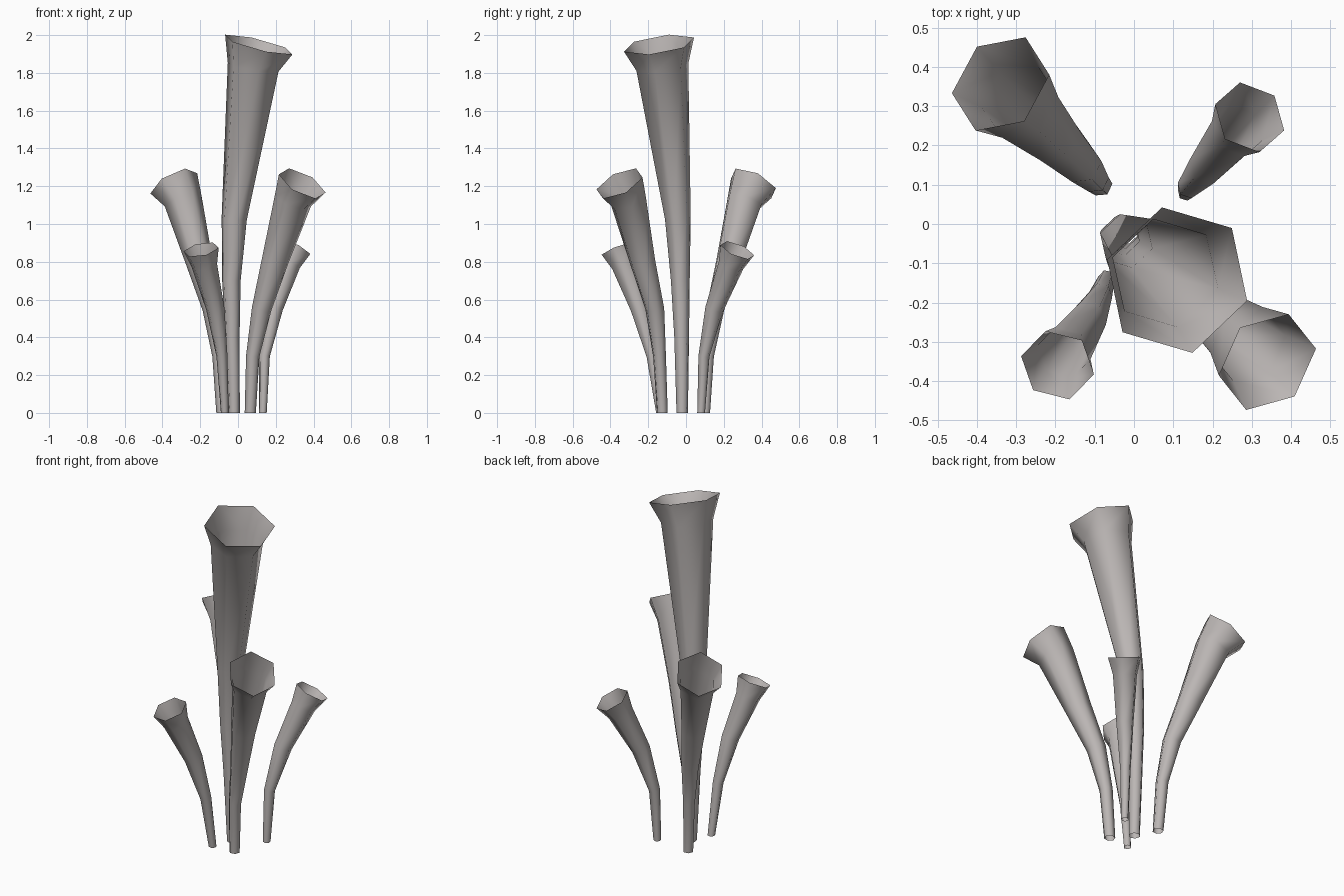
import bpy
import bmesh
from math import cos, sin, radians, pi
from mathutils import Vector

if "Cube" in bpy.data.objects:
    bpy.data.objects.remove(bpy.data.objects["Cube"])

SIDES = 6

# Single warm grey skin
grey = bpy.data.materials.new("warm_grey")
grey.use_nodes = True
colour = (0.50, 0.47, 0.46, 1)
grey.diffuse_color = colour
grey.node_tree.nodes["Principled BSDF"].inputs["Base Color"].default_value = colour


def flared_tube(name, path, radii, turn):
    """Sweep a hexagon along the path, leaving both ends open."""
    points = [Vector(p) for p in path]
    bm = bmesh.new()
    rings = []
    last = len(points) - 1
    for i, (centre, radius) in enumerate(zip(points, radii)):
        tangent = points[min(i + 1, last)] - points[max(i - 1, 0)]
        if i == 0:
            tangent = Vector((0, 0, 1))
        rotation = Vector((0, 0, 1)).rotation_difference(tangent)
        ring = []
        for k in range(SIDES):
            a = radians(turn) + 2 * pi * k / SIDES
            offset = rotation @ Vector((cos(a), sin(a), 0)) * radius
            ring.append(bm.verts.new(centre + offset))
        rings.append(ring)
    for low, high in zip(rings, rings[1:]):
        for k in range(SIDES):
            n = (k + 1) % SIDES
            bm.faces.new((low[k], low[n], high[n], high[k]))
    mesh = bpy.data.meshes.new(name)
    bm.to_mesh(mesh)
    bm.free()
    mesh.materials.append(grey)
    mesh.shade_smooth()
    obj = bpy.data.objects.new(name, mesh)
    bpy.context.collection.objects.link(obj)
    return obj


medium = (0.03, 0.036, 0.053, 0.072, 0.102, 0.137)
small = (0.021, 0.03, 0.05, 0.07, 0.096)

# Tall middle tube
flared_tube("centre_tube",
            [(-0.02, -0.02, 0), (-0.03, -0.023, 0.4), (-0.035, -0.03, 0.7),
             (-0.02, -0.043, 1.03), (0.08, -0.125, 1.83), (0.11, -0.143, 1.95)],
            (0.031, 0.04, 0.051, 0.07, 0.142, 0.193), 103)

# Medium tubes on one diagonal
flared_tube("front_left_tube",
            [(0.065, -0.125, 0), (0.078, -0.14, 0.3), (0.125, -0.165, 0.55),
             (0.195, -0.23, 0.8), (0.29, -0.305, 1.12), (0.34, -0.352, 1.215)],
            medium, 10)
flared_tube("back_right_tube",
            [(-0.085, 0.1, 0), (-0.1, 0.115, 0.3), (-0.135, 0.155, 0.55),
             (-0.205, 0.225, 0.8), (-0.29, 0.31, 1.12), (-0.34, 0.357, 1.215)],
            medium, 5)

# Small tubes on the other diagonal
flared_tube("back_left_tube",
            [(0.132, 0.08, 0), (0.14, 0.095, 0.3), (0.19, 0.15, 0.55),
             (0.263, 0.238, 0.78), (0.295, 0.272, 0.862)],
            small, 42)
flared_tube("front_right_tube",
            [(-0.07, -0.138, 0), (-0.085, -0.18, 0.3), (-0.12, -0.245, 0.55),
             (-0.178, -0.327, 0.78), (-0.195, -0.36, 0.865)],
            small, 47)
